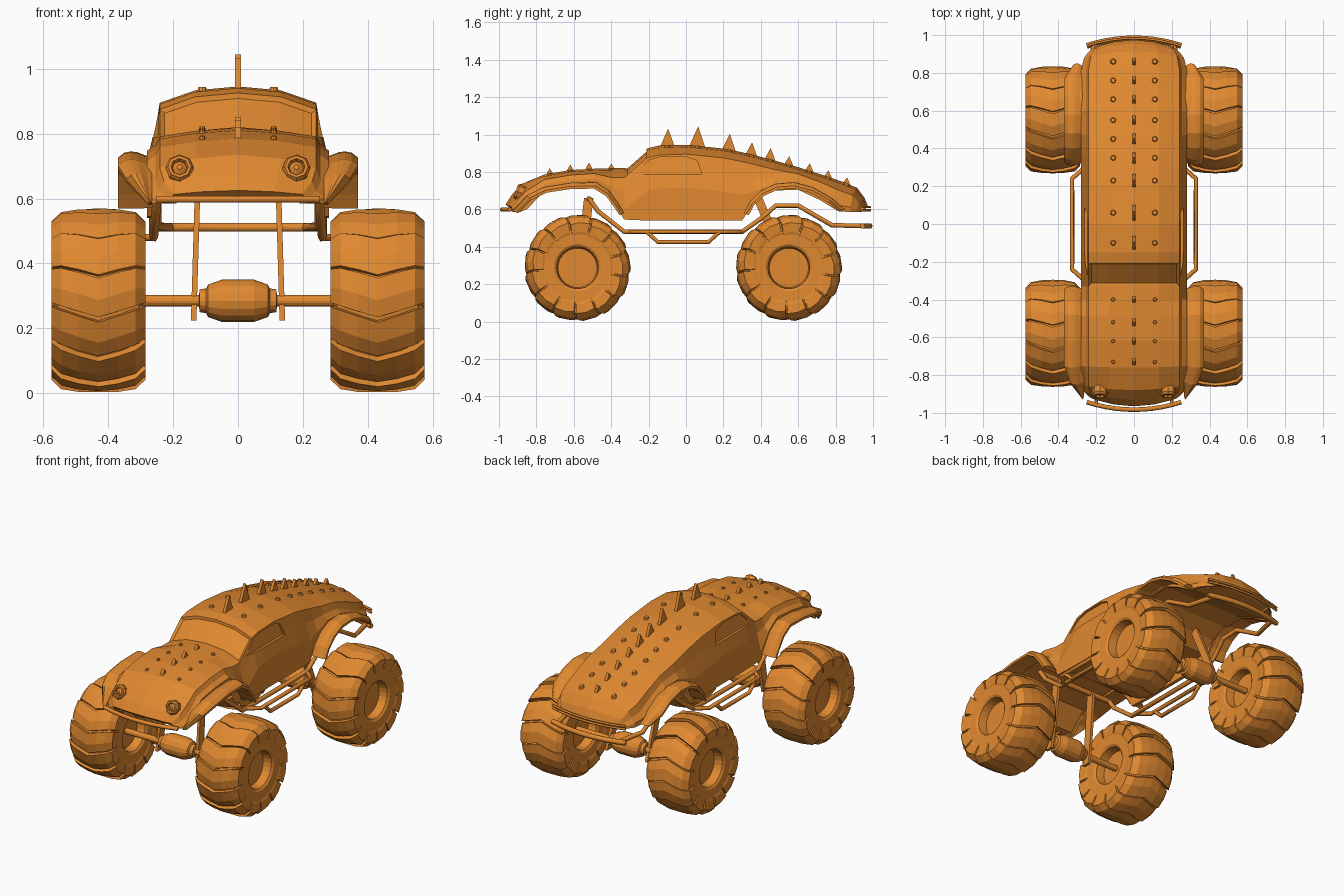
import bpy, bmesh, math
from mathutils import Vector

cube = bpy.data.objects.get("Cube")
if cube:
    bpy.data.objects.remove(cube)

ORANGE = (0.75, 0.25, 0.03, 1)
paint = bpy.data.materials.new("orange paint")
paint.use_nodes = True
paint.diffuse_color = ORANGE
paint.node_tree.nodes["Principled BSDF"].inputs["Base Color"].default_value = ORANGE


def add_object(name, bm):
    bmesh.ops.recalc_face_normals(bm, faces=bm.faces)
    mesh = bpy.data.meshes.new(name)
    bm.to_mesh(mesh)
    bm.free()
    mesh.materials.append(paint)
    ob = bpy.data.objects.new(name, mesh)
    bpy.context.collection.objects.link(ob)
    return ob


def skin(bm, rings):
    """Join closed rings of points with quads and cap both ends."""
    vs = [[bm.verts.new(p) for p in r] for r in rings]
    n = len(vs[0])
    strips = []
    for a, b in zip(vs, vs[1:]):
        strips.append([bm.faces.new((a[k], a[(k + 1) % n], b[(k + 1) % n], b[k])) for k in range(n)])
    bm.faces.new(vs[0])
    bm.faces.new(vs[-1])
    return strips


def loft(name, rings):
    bm = bmesh.new()
    skin(bm, rings)
    return add_object(name, bm)


def lathe_x(bm, profile, steps):
    """Spin (x, radius) points round the x axis."""
    rings = []
    for x, r in profile:
        rings.append([(x, r * math.cos(math.tau * k / steps), r * math.sin(math.tau * k / steps))
                      for k in range(steps)])
    skin(bm, rings)


def pipe(name, points, radius):
    curve = bpy.data.curves.new(name, "CURVE")
    curve.dimensions = "3D"
    curve.bevel_depth = radius
    curve.bevel_resolution = 1
    curve.use_fill_caps = True
    line = curve.splines.new("POLY")
    line.points.add(len(points) - 1)
    for p, co in zip(line.points, points):
        p.co = (*co, 1)
    temp = bpy.data.objects.new(name, curve)
    mesh = bpy.data.meshes.new_from_object(temp)
    bpy.data.objects.remove(temp)
    mesh.materials.clear()
    mesh.materials.append(paint)
    bpy.context.collection.objects.link(bpy.data.objects.new(name, mesh))


# Body shell: stations of y, top height, lower edge, half width
STATIONS = [
    (-.965, .625, .585, .23), (-.93, .68, .585, .265), (-.88, .735, .60, .28),
    (-.76, .785, .70, .28), (-.62, .81, .72, .28), (-.49, .817, .73, .28),
    (-.40, .82, .655, .28), (-.33, .82, .545, .28), (-.21, .925, .54, .28),
    (-.15, .94, .54, .28), (0, .945, .54, .28), (.2, .925, .54, .28),
    (.30, .905, .54, .28), (.375, .887, .655, .28), (.47, .862, .70, .28),
    (.60, .825, .705, .28), (.72, .787, .65, .28), (.83, .75, .59, .28),
    (.915, .715, .585, .265), (.955, .66, .585, .24), (.975, .61, .585, .21)]


def top_height(y):
    for a, b in zip(STATIONS, STATIONS[1:]):
        if a[0] <= y <= b[0]:
            t = (y - a[0]) / (b[0] - a[0])
            return a[1] + t * (b[1] - a[1]), (b[1] - a[1]) / (b[0] - a[0])


def section(y, top, low, w):
    h = top - low
    floor = min(max(low + .005, .60), top - .01)
    half = [(.47 * w, top - min(.012, .1 * h)), (.86 * w, top - min(.05, .3 * h)),
            (.91 * w, top - min(.12, .6 * h)), (w, top - min(.23, .8 * h)),
            (w, low), (w - .02, low), (w - .02, floor)]
    pts = [(0, top)] + half + [(-x, z) for x, z in reversed(half)]
    bow = .9 * (abs(y) / .97) ** 8
    return [(x, y * (1 - bow * x * x), z) for x, z in pts]


bm = bmesh.new()
strips = skin(bm, [section(*s) for s in STATIONS])
# Recessed windshield
glass = [strips[7][k] for k in (0, 1, -1, -2)]
bmesh.ops.recalc_face_normals(bm, faces=bm.faces)
bmesh.ops.inset_region(bm, faces=glass, thickness=.012, depth=-.012, use_even_offset=True)
body = add_object("body_shell", bm)

# Side windows cut slightly into the shell
WINDOW = [(-.27, .79), (-.2, .862), (-.14, .882), (0, .882), (.06, .86), (.085, .79)]
for side in (-1, 1):
    cutter = loft("window_cutter", [
        [(side * (.247 - (z - .79) * .2), y, z) for y, z in WINDOW],
        [(side * .4, y, z) for y, z in WINDOW]])
    cutter.hide_render = True
    mod = body.modifiers.new("window", "BOOLEAN")
    mod.operation = "DIFFERENCE"
    mod.object = cutter
    bpy.context.view_layer.objects.active = body
    bpy.ops.object.modifier_apply(modifier=mod.name)
    bpy.data.objects.remove(cutter)

# Fenders swept along the wheel arches (y, z, width), narrowing toward the bumpers
ARCHES = {
    "front": (-.6, [(-.93, .592, .1), (-.85, .675, .75), (-.76, .72, 1), (-.62, .742, 1),
                    (-.48, .745, 1), (-.41, .70, 1), (-.36, .63, 1), (-.33, .58, 1)]),
    "rear": (.57, [(.31, .58, 1), (.34, .64, 1), (.40, .70, 1), (.48, .738, 1), (.58, .745, 1),
                   (.68, .718, 1), (.78, .66, 1), (.85, .60, .6)])}
FLARE = [(.265, .93), (.285, .95), (.31, .99), (.33, 1), (.35, .985), (.37, .92), (.37, .86),
         (.355, .86), (.265, .88)]
for end, (cy, path) in ARCHES.items():
    for side, label in ((1, "left"), (-1, "right")):
        rings = [[(side * (.265 + (x - .265) * wide), cy + (y - cy) * (.3 + .7 * s), .5 + (z - .5) * s)
                  for x, s in FLARE] for y, z, wide in path]
        loft(f"{end}_fender_{label}", rings)

# Blade spikes along the spine with a rivet on each side
SPIKES = [(-.73, .03), (-.62, .03), (-.52, .035), (-.40, .025), (-.10, .09), (.06, .105), (.23, .085),
          (.35, .065), (.45, .06), (.55, .045), (.66, .04), (.76, .035), (.86, .033)]
rivets = bmesh.new()
for i, (y, h) in enumerate(SPIKES):
    z, slope = top_height(y)
    b = .016 + h * .28
    tri = [(y - b, top_height(y - b)[0] - .012), (y + b, top_height(y + b)[0] - .012), (y + h * .05, z + h)]
    loft(f"spike_{i + 1}", [[(x, *p) for p in tri] for x in (-.009, .009)])
    size = .018 if y > -.2 else .013
    for side in (-1, 1):
        made = bmesh.ops.create_cone(rivets, cap_ends=True, segments=8, radius1=size, radius2=size * .6, depth=.02)
        for v in made["verts"]:
            v.co += Vector((side * .11, y, z - .008 + v.co.y * slope))
add_object("rivets", rivets)

# Headlights: rings with a recessed lens
for side, label in ((1, "left"), (-1, "right")):
    bm = bmesh.new()
    lathe_x(bm, [(-.04, .036), (.012, .044), (.024, .036), (.024, .027), (.01, .022), (.02, .008)], 8)
    lamp = add_object(f"headlight_{label}", bm)
    lamp.rotation_euler = Vector((0, -.94, .34)).to_track_quat("X", "Z").to_euler()
    lamp.location = (side * .18, -.888, .69)

# Curved bumper bars
for name, sign, z, r in (("front_bumper", -1, .598, .012), ("rear_bumper_upper", 1, .612, .007),
                         ("rear_bumper_lower", 1, .595, .007), ("rear_lower_bar", 1, .511, .015)):
    pipe(name, [(x * .05, sign * (.983 - .04 * (x / 5) ** 2), z) for x in range(-5, 6)], r)

for side, label in ((1, "left"), (-1, "right")):
    def mirrored(pts):
        return [(side * x, y, z) for x, y, z in pts]

    for sign, end in ((-1, "front"), (1, "rear")):
        pipe(f"{end}_bumper_mount_{label}", mirrored([(.2, sign * .88, .60), (.2, sign * .96, .60)]), .009)

    # Chassis rails and step bars
    pipe(f"chassis_rail_{label}", mirrored([
        (.25, -.52, .66), (.25, -.47, .59), (.26, -.33, .48), (.26, .3, .48), (.26, .40, .55),
        (.25, .48, .62), (.25, .6, .62), (.25, .78, .515), (.21, .95, .511)]), .014)
    pipe(f"step_bar_{label}", mirrored([
        (.26, -.30, .48), (.328, -.24, .48), (.328, .24, .48), (.26, .30, .48)]), .012)
    pipe(f"step_hoop_{label}", mirrored([
        (.328, -.21, .48), (.326, -.15, .425), (.326, .12, .425), (.328, .18, .48)]), .012)

    # Suspension arms, splayed a little toward the axle
    for end, pts in (("front", [(-.575, .225), (-.55, .40), (-.52, .66)]),
                     ("rear", [(.56, .225), (.47, .46), (.38, .67)])):
        rings = [[(side * (x + (.66 - z) * .03), y + d, z)
                  for x, d in ((.115, -.025), (.132, -.025), (.132, .025), (.115, .025))] for y, z in pts]
        loft(f"{end}_suspension_arm_{label}", rings)
pipe("front_cross_bar", [(-.25, -.52, .655), (.25, -.52, .655)], .016)

# Axles with a bulging differential
for end, y in (("front", -.58), ("rear", .55)):
    bm = bmesh.new()
    half = [(.40, .018), (.12, .018), (.118, .035), (.098, .038), (.092, .05), (.05, .065)]
    lathe_x(bm, [(-x, r) for x, r in half] + [(x, r) for x, r in reversed(half)], 16)
    add_object(f"{end}_axle", bm).location = (0, y, .285)

# Wheel: dished rim, round carcass and chevron lugs
bm = bmesh.new()
half = [(.075, .01), (.075, .105), (.125, .112), (.134, .125), (.136, .19), (.125, .243), (.07, .26)]
lathe_x(bm, [(-x, r) for x, r in half] + [(0, .263)] + [(x, r) for x, r in reversed(half)], 26)
LUGS = 13
PITCH = math.tau / LUGS
half = [(.14, .195), (.145, .245), (.115, .274), (.06, .283), (0, .285)]
across = [(-x, r) for x, r in half] + [(x, r) for x, r in half[-2::-1]]
for i in range(LUGS):
    rings = []
    for x, r in across:
        lead = i * PITCH - abs(x) * 1.1
        corners = [(lead, r), (lead + PITCH * .5, r - .003), (lead + PITCH * .9, r - .011),
                   (lead + PITCH * .94, r - .04), (lead, r - .04)]
        squeeze = .9 if abs(x) > .1 else 1
        rings.append([(x * (1 if k < 3 else squeeze), q * math.cos(a), q * math.sin(a))
                      for k, (a, q) in enumerate(corners)])
    skin(bm, rings)
wheel = add_object("front_wheel_left", bm)
wheel.location = (.43, -.58, .287)
for name, x, y in (("front_wheel_right", -.43, -.58), ("rear_wheel_left", .43, .55),
                   ("rear_wheel_right", -.43, .55)):
    other = bpy.data.objects.new(name, wheel.data)
    other.location = (x, y, .287)
    bpy.context.collection.objects.link(other)
